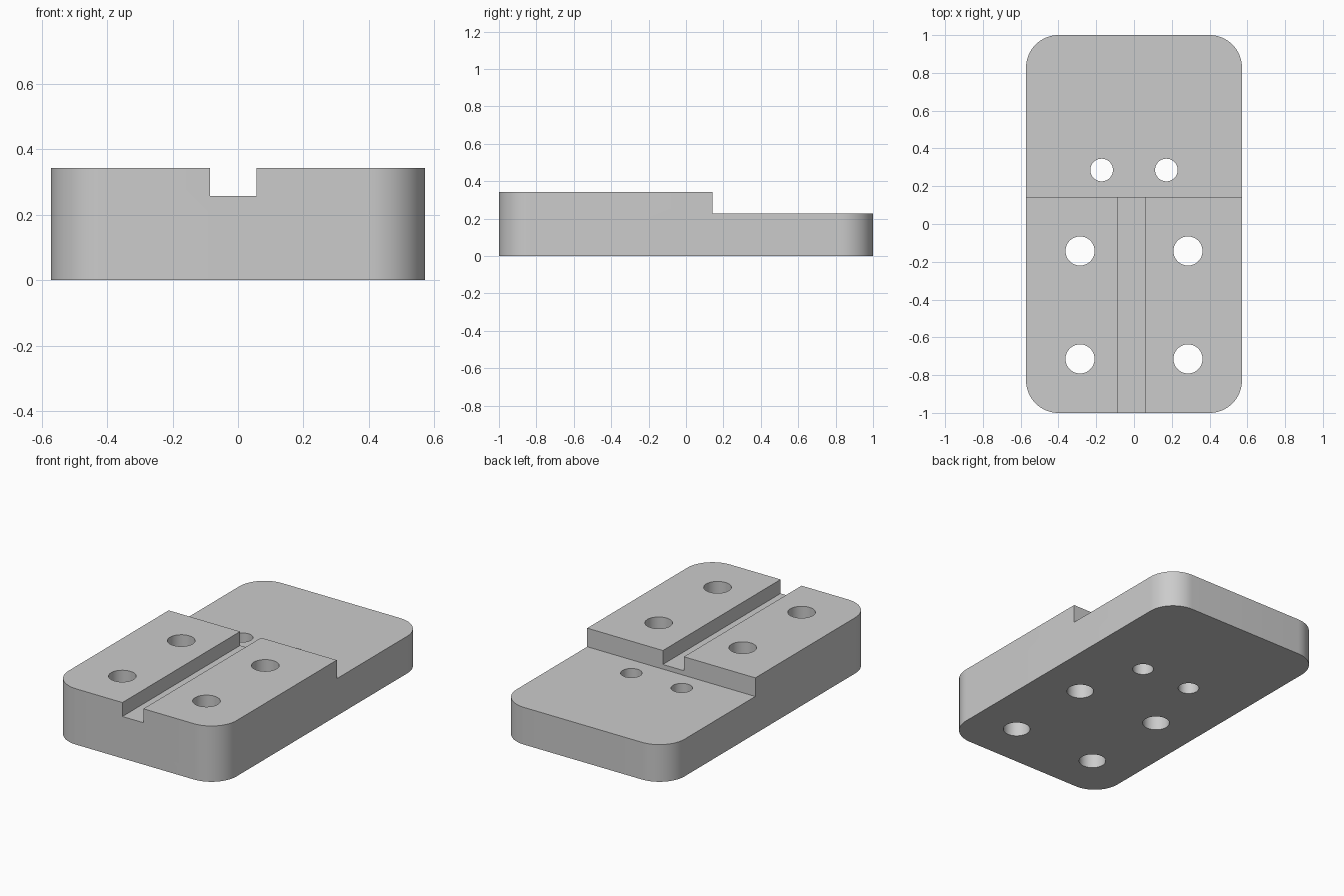
import bpy
import bmesh
import math

if "Cube" in bpy.data.objects:
    bpy.data.objects.remove(bpy.data.objects["Cube"])

HALF_W, HALF_L, RADIUS = 0.5714, 1.0, 0.1714
HEIGHT, REAR_HEIGHT, STEP_Y = 0.3429, 0.2286, 0.1429
GROOVE_LEFT, GROOVE_RIGHT, GROOVE_Z = 0.0571, -0.0857, 0.2571

grey = bpy.data.materials.new("light_grey")
grey.use_nodes = True
grey.diffuse_color = (0.6, 0.6, 0.6, 1)
grey.node_tree.nodes["Principled BSDF"].inputs["Base Color"].default_value = (0.6, 0.6, 0.6, 1)


def prism(name, outline, z0, z1):
    """Extrude an anticlockwise outline from z0 to z1."""
    bm = bmesh.new()
    face = bm.faces.new([bm.verts.new((x, y, z0)) for x, y in outline])
    top = bmesh.ops.extrude_face_region(bm, geom=[face])["geom"]
    verts = [v for v in top if isinstance(v, bmesh.types.BMVert)]
    bmesh.ops.translate(bm, verts=verts, vec=(0, 0, z1 - z0))
    bmesh.ops.recalc_face_normals(bm, faces=bm.faces)
    mesh = bpy.data.meshes.new(name)
    bm.to_mesh(mesh)
    bm.free()
    mesh.materials.append(grey)
    obj = bpy.data.objects.new(name, mesh)
    bpy.context.collection.objects.link(obj)
    return obj


def arc(cx, cy, r, start, sweep, steps):
    angles = [start + sweep * i / steps for i in range(steps + 1)]
    return [(cx + r * math.cos(a), cy + r * math.sin(a)) for a in angles]


def rect(x0, x1, y0, y1):
    return [(x0, y0), (x1, y0), (x1, y1), (x0, y1)]


def circle(x, y, r):
    return arc(x, y, r, 0, math.tau, 48)[:-1]


# Rounded block
outline = []
for i, (sx, sy) in enumerate([(1, 1), (-1, 1), (-1, -1), (1, -1)]):
    outline += arc(sx * (HALF_W - RADIUS), sy * (HALF_L - RADIUS), RADIUS,
                   i * math.pi / 2, math.pi / 2, 16)
block = prism("mounting_block", outline, 0, HEIGHT)

# Lowered rear shelf, lengthwise groove and through holes
cutters = [
    prism("rear_step_cutter", rect(-1, 1, STEP_Y, 1.5), REAR_HEIGHT, 1),
    prism("groove_cutter", rect(GROOVE_RIGHT, GROOVE_LEFT, -1.5, STEP_Y + 0.1), GROOVE_Z, 1),
]
for x, y, r in [(0.1714, 0.2857, 0.06), (0.2857, -0.1429, 0.0771), (0.2857, -0.7143, 0.0771)]:
    for side in (-1, 1):
        cutters.append(prism("hole_cutter", circle(side * x, y, r), -0.5, 1))

for cutter in cutters:
    cutter.hide_render = True
    mod = block.modifiers.new(cutter.name, "BOOLEAN")
    mod.operation = "DIFFERENCE"
    mod.solver = "EXACT"
    mod.object = cutter

# Bake the cuts and drop the cutters
depsgraph = bpy.context.evaluated_depsgraph_get()
mesh = bpy.data.meshes.new_from_object(block.evaluated_get(depsgraph))
block.modifiers.clear()
block.data = mesh
for cutter in cutters:
    bpy.data.objects.remove(cutter)

# Smooth the rounded walls, keep the machined edges sharp
bpy.ops.object.select_all(action="DESELECT")
block.select_set(True)
bpy.context.view_layer.objects.active = block
bpy.ops.object.shade_smooth_by_angle(angle=math.radians(30))
